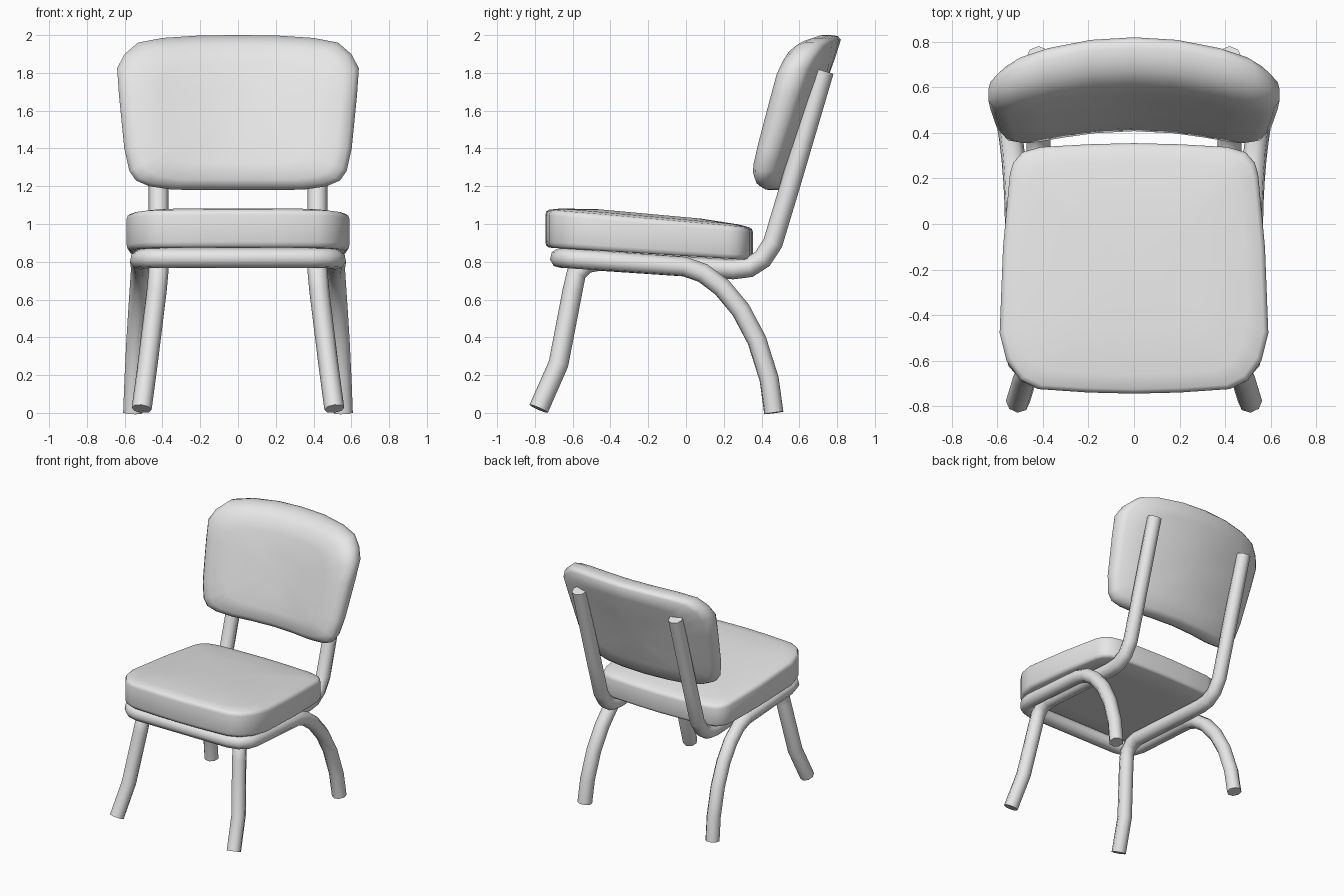
import bpy, bmesh

if "Cube" in bpy.data.objects:
    bpy.data.objects.remove(bpy.data.objects["Cube"])

grey = bpy.data.materials.new("plain_grey")
grey.diffuse_color = (0.8, 0.8, 0.8, 1)
grey.use_nodes = True
grey.node_tree.nodes["Principled BSDF"].inputs["Base Color"].default_value = grey.diffuse_color


def smooth(obj, angle):
    bpy.ops.object.select_all(action='DESELECT')
    obj.select_set(True)
    bpy.context.view_layer.objects.active = obj
    bpy.ops.object.shade_smooth_by_angle(angle=angle)


def mirrored(half):
    """Close a half outline that starts and ends on x = 0."""
    return half + [(-x, v) for x, v in half[-2:0:-1]]


def cushion(name, outline, centre, rings, place):
    """Loft scaled copies of an outline; place(x, v, t) gives the 3D point."""
    bm = bmesh.new()
    loops = []
    for scale, t in rings:
        loops.append([bm.verts.new(place(x * scale, centre + (v - centre) * scale, t))
                      for x, v in outline])
    n = len(outline)
    for a, b in zip(loops, loops[1:]):
        for i in range(n):
            j = (i + 1) % n
            bm.faces.new((a[i], a[j], b[j], b[i]))
    for loop, t in ((loops[0], rings[0][1]), (loops[-1], rings[-1][1])):
        mid = bm.verts.new(place(0, centre, t))
        for i in range(n):
            bm.faces.new((loop[i], loop[(i + 1) % n], mid))
    bmesh.ops.recalc_face_normals(bm, faces=bm.faces)
    mesh = bpy.data.meshes.new(name)
    bm.to_mesh(mesh)
    bm.free()
    mesh.materials.append(grey)
    obj = bpy.data.objects.new(name, mesh)
    bpy.context.collection.objects.link(obj)
    smooth(obj, 1.1)


def tube(name, points, radius=0.053):
    """Bent round tube with capped ends."""
    curve = bpy.data.curves.new(name, 'CURVE')
    curve.dimensions = '3D'
    curve.bevel_depth = radius
    curve.bevel_resolution = 2
    curve.use_fill_caps = True
    spline = curve.splines.new('POLY')
    spline.points.add(len(points) - 1)
    for p, co in zip(spline.points, points):
        p.co = (*co, 1)
    curve.materials.append(grey)
    obj = bpy.data.objects.new(name, curve)
    bpy.context.collection.objects.link(obj)
    bpy.ops.object.select_all(action='DESELECT')
    obj.select_set(True)
    bpy.context.view_layer.objects.active = obj
    bpy.ops.object.convert(target='MESH')
    smooth(bpy.context.view_layer.objects.active, 1.0)


# Seat cushion: rounded, tapering to the back, sloping down to the rear
seat_outline = mirrored([
    (0, -0.745), (0.2, -0.74), (0.42, -0.725), (0.5, -0.685), (0.56, -0.6),
    (0.59, -0.48), (0.575, -0.1), (0.545, 0.22), (0.53, 0.27), (0.49, 0.315),
    (0.41, 0.338), (0.2, 0.35), (0, 0.355)])


def seat_point(x, y, t):
    low, high = 0.83 - 0.062 * y, 1.012 - 0.088 * y
    return x, y, low + (high - low) * t


cushion("seat_cushion", seat_outline, -0.19,
        [(0.6, 0), (0.965, 0), (0.99, 0.05), (1, 0.15), (1, 0.85), (0.99, 0.95),
         (0.965, 1.0), (0.85, 1.06), (0.5, 1.13)], seat_point)

# Backrest cushion: leaning back and wrapped around the sitter
back_outline = mirrored([
    (0, 2.0), (0.2, 1.998), (0.4, 1.985), (0.53, 1.96), (0.6, 1.9), (0.64, 1.825),
    (0.63, 1.68), (0.602, 1.4), (0.575, 1.28), (0.54, 1.23), (0.47, 1.2),
    (0.35, 1.182), (0.2, 1.18), (0, 1.18)])


def back_point(x, z, t):
    depth = 0.16 + 0.07 * (z - 1.2)
    return x, 0.545 + 0.36 * (z - 1.2) - 0.3 * x * x - depth * t, z


cushion("backrest_cushion", back_outline, 1.59,
        [(0.35, 0), (0.7, 0), (0.94, 0.02), (0.985, 0.12), (1, 0.28), (1, 0.5),
         (0.96, 0.72), (0.87, 0.92), (0.65, 1.0), (0.3, 1.0)], back_point)

# Inner tubes: back post, under-seat rail and front leg in one bend
inner = [(0.42, 0.73, 1.81), (0.42, 0.55, 1.2), (0.42, 0.46, 0.9), (0.42, 0.405, 0.815),
         (0.42, 0.335, 0.77), (0.42, 0.25, 0.76), (0.42, 0, 0.775), (0.42, -0.46, 0.805),
         (0.42, -0.53, 0.79), (0.422, -0.58, 0.74), (0.43, -0.6, 0.65),
         (0.478, -0.675, 0.26), (0.51, -0.78, 0.022)]
for side, sx in (("right", 1), ("left", -1)):
    tube(side + "_post_and_front_leg", [(x * sx, y, z) for x, y, z in inner])

# Outer tube: rear legs, side rails and front crossbar in one loop
outer = [(0.557, 0.465, 0), (0.55, 0.44, 0.18), (0.54, 0.375, 0.385), (0.53, 0.29, 0.545),
         (0.522, 0.19, 0.665), (0.517, 0.09, 0.74), (0.515, -0.01, 0.775),
         (0.52, -0.53, 0.811), (0.505, -0.6, 0.816), (0.46, -0.65, 0.819),
         (0.39, -0.668, 0.82)]
tube("rear_legs_and_seat_rail", outer + [(-x, y, z) for x, y, z in reversed(outer)])
